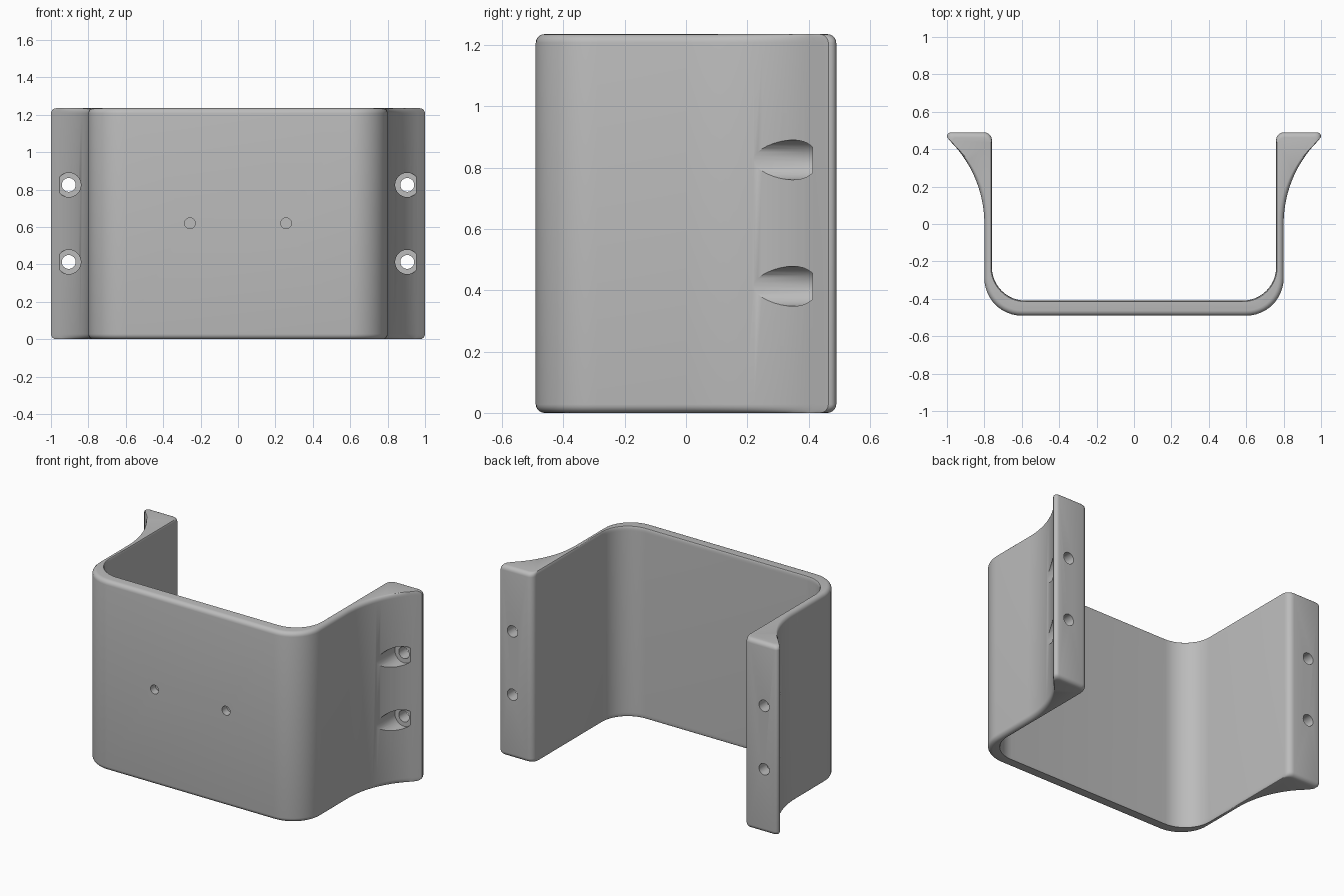
import bpy, bmesh, math
from mathutils import Matrix

cube = bpy.data.objects.get("Cube")
if cube:
    bpy.data.objects.remove(cube, do_unlink=True)

HEIGHT = 1.235
ROUND = 0.028      # rim rounding
FLARE_R = 0.629    # radius of the concave ears
FLARE_END = 0.445

grey = bpy.data.materials.new("plain_grey")
grey.use_nodes = True
grey.diffuse_color = (0.5, 0.5, 0.5, 1)
grey.node_tree.nodes["Principled BSDF"].inputs["Base Color"].default_value = (0.5, 0.5, 0.5, 1)


def arc(cx, cy, r, start, end, steps):
    angles = [math.radians(start + (end - start) * i / steps) for i in range(steps + 1)]
    return [(cx + r * math.cos(a), cy + r * math.sin(a)) for a in angles]


def section(d):
    """Closed outline of the bracket, with its outer side drawn in by d."""
    half = arc(0.6, -0.29, 0.2 - d, -90, 0, 12)
    # concave ear
    for i in range(17):
        y = FLARE_END * i / 16
        x = 0.8 + FLARE_R - math.sqrt(FLARE_R ** 2 - y ** 2)
        half.append((x - d, y - d * i / 16))
    # ear tip, back face and rounded inner corner
    half += arc(0.978 - d, 0.468 - d, 0.022, -10, 90, 4)
    e = d * 0.2
    half += arc(0.80 + e, 0.45 - d, 0.04, 90, 180, 5)
    # inner wall
    half += arc(0.58, -0.23, 0.18 + e, 0, -90, 12)
    return half + [(-x, y) for x, y in reversed(half)]


# Bracket body: stacked outlines with quarter-round rims
levels = []
for i in range(6):
    a = math.radians(90 * i / 5)
    levels.append((ROUND * (1 - math.cos(a)), ROUND * (1 - math.sin(a))))
stack = levels + [(HEIGHT - z, d) for z, d in reversed(levels)]

bm = bmesh.new()
rings = [[bm.verts.new((x, y, z)) for x, y in section(d)] for z, d in stack]
for low, high in zip(rings, rings[1:]):
    for i in range(len(low)):
        j = (i + 1) % len(low)
        bm.faces.new((low[i], low[j], high[j], high[i]))
bm.faces.new(reversed(rings[0]))
bm.faces.new(rings[-1])
mesh = bpy.data.meshes.new("bracket_body")
bm.to_mesh(mesh)
bm.free()
mesh.materials.append(grey)
body = bpy.data.objects.new("bracket_body", mesh)
bpy.context.collection.objects.link(body)


def drill(x, z, radius, y0, y1):
    """Cut a round hole along y out of the body."""
    b = bmesh.new()
    place = Matrix.Translation((x, (y0 + y1) / 2, z)) @ Matrix.Rotation(math.pi / 2, 4, "X")
    bmesh.ops.create_cone(b, cap_ends=True, segments=32, radius1=radius, radius2=radius,
                          depth=y1 - y0, matrix=place)
    bmesh.ops.recalc_face_normals(b, faces=b.faces)
    m = bpy.data.meshes.new("hole_cutter")
    b.to_mesh(m)
    b.free()
    m.materials.append(grey)
    cutter = bpy.data.objects.new("hole_cutter", m)
    cutter.hide_render = True
    bpy.context.collection.objects.link(cutter)
    mod = body.modifiers.new("hole", "BOOLEAN")
    mod.operation = "DIFFERENCE"
    mod.solver = "EXACT"
    mod.object = cutter
    bpy.ops.object.modifier_apply(modifier=mod.name)
    bpy.data.objects.remove(cutter, do_unlink=True)


bpy.context.view_layer.objects.active = body
body.select_set(True)
for side in (-1, 1):
    # counterbored screw holes in the ears
    for z in (0.413, 0.825):
        drill(side * 0.905, z, 0.065, 0.0, 0.412)
        drill(side * 0.905, z, 0.037, 0.3, 0.6)
    # shallow blind holes in the front wall
    drill(side * 0.257, 0.62, 0.029, -0.6, -0.44)

bpy.ops.object.shade_smooth_by_angle(angle=math.radians(30))
